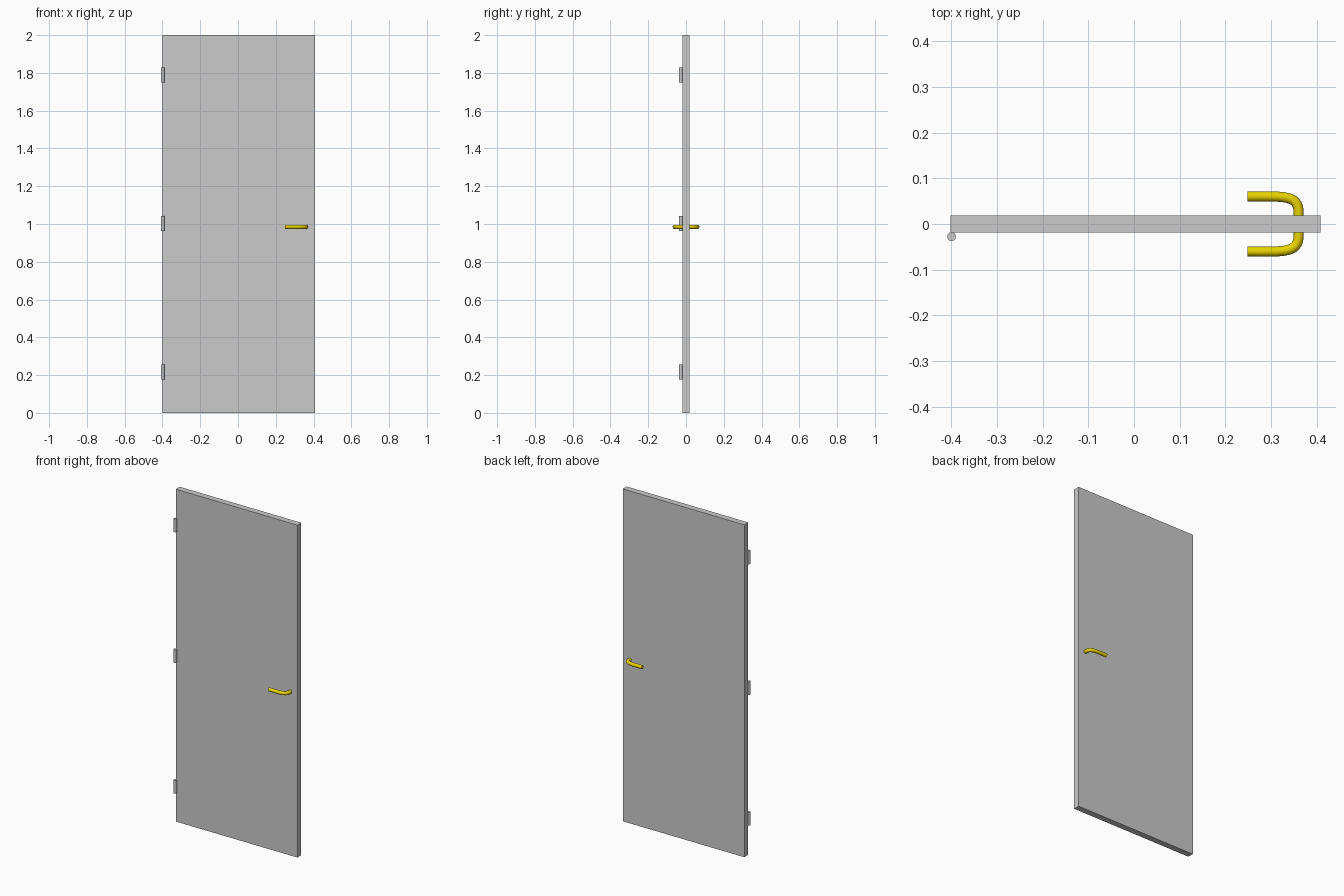
import bpy

if "Cube" in bpy.data.objects:
    bpy.data.objects.remove(bpy.data.objects["Cube"])

DOOR_X = (-0.401, 0.408)
DOOR_T = 0.037
HINGE_R = 0.0095

# Door leaf
bpy.ops.mesh.primitive_cube_add(size=1, location=(sum(DOOR_X) / 2, 0, 1))
door = bpy.context.object
door.name = "door_leaf"
door.scale = (DOOR_X[1] - DOOR_X[0], DOOR_T, 2)
bpy.ops.object.transform_apply(location=False, rotation=False, scale=True)

# Hinge barrels on the front left edge
for name, z in (("bottom", 0.216), ("middle", 1.002), ("top", 1.788)):
    bpy.ops.mesh.primitive_cylinder_add(vertices=32, radius=HINGE_R, depth=0.079,
                                        location=(-0.399, -DOOR_T / 2 - HINGE_R + 0.0005, z))
    hinge = bpy.context.object
    hinge.name = name + "_hinge"
    bpy.ops.object.shade_smooth_by_angle()

# Lever handle: one bent rod passing through the door, an equal lever on each side
# Each entry: point, incoming handle, outgoing handle as (x, y)
half = [((0.248, 0.060), (0.24, 0.060), (0.27, 0.060)),
        ((0.310, 0.060), (0.29, 0.0605), (0.345, 0.0585)),
        ((0.360, 0.022), (0.361, 0.052), (0.360, 0.010))]
path = half + [tuple((x, -y) for x, y in (p, b, a)) for p, a, b in reversed(half)]

curve = bpy.data.curves.new("lever_handle", 'CURVE')
curve.dimensions = '3D'
curve.bevel_depth = 0.011
curve.bevel_resolution = 6
curve.resolution_u = 10
curve.use_fill_caps = True
spline = curve.splines.new('BEZIER')
spline.bezier_points.add(len(path) - 1)
for bp, (p, a, b) in zip(spline.bezier_points, path):
    bp.handle_left_type = bp.handle_right_type = 'FREE'
    bp.co, bp.handle_left, bp.handle_right = [(x, y, 0) for x, y in (p, a, b)]
handle = bpy.data.objects.new("lever_handle", curve)
bpy.context.collection.objects.link(handle)
handle.location.z = 0.985

bpy.ops.object.select_all(action='DESELECT')
handle.select_set(True)
bpy.context.view_layer.objects.active = handle
bpy.ops.object.convert(target='MESH')
handle = bpy.context.object
handle.name = "lever_handle"
bpy.ops.object.shade_smooth_by_angle()

# Brass-yellow finish
brass = bpy.data.materials.new("yellow_metal")
brass.diffuse_color = (0.8, 0.65, 0.0, 1)
brass.use_nodes = True
brass.node_tree.nodes["Principled BSDF"].inputs["Base Color"].default_value = brass.diffuse_color
handle.data.materials.clear()
handle.data.materials.append(brass)
